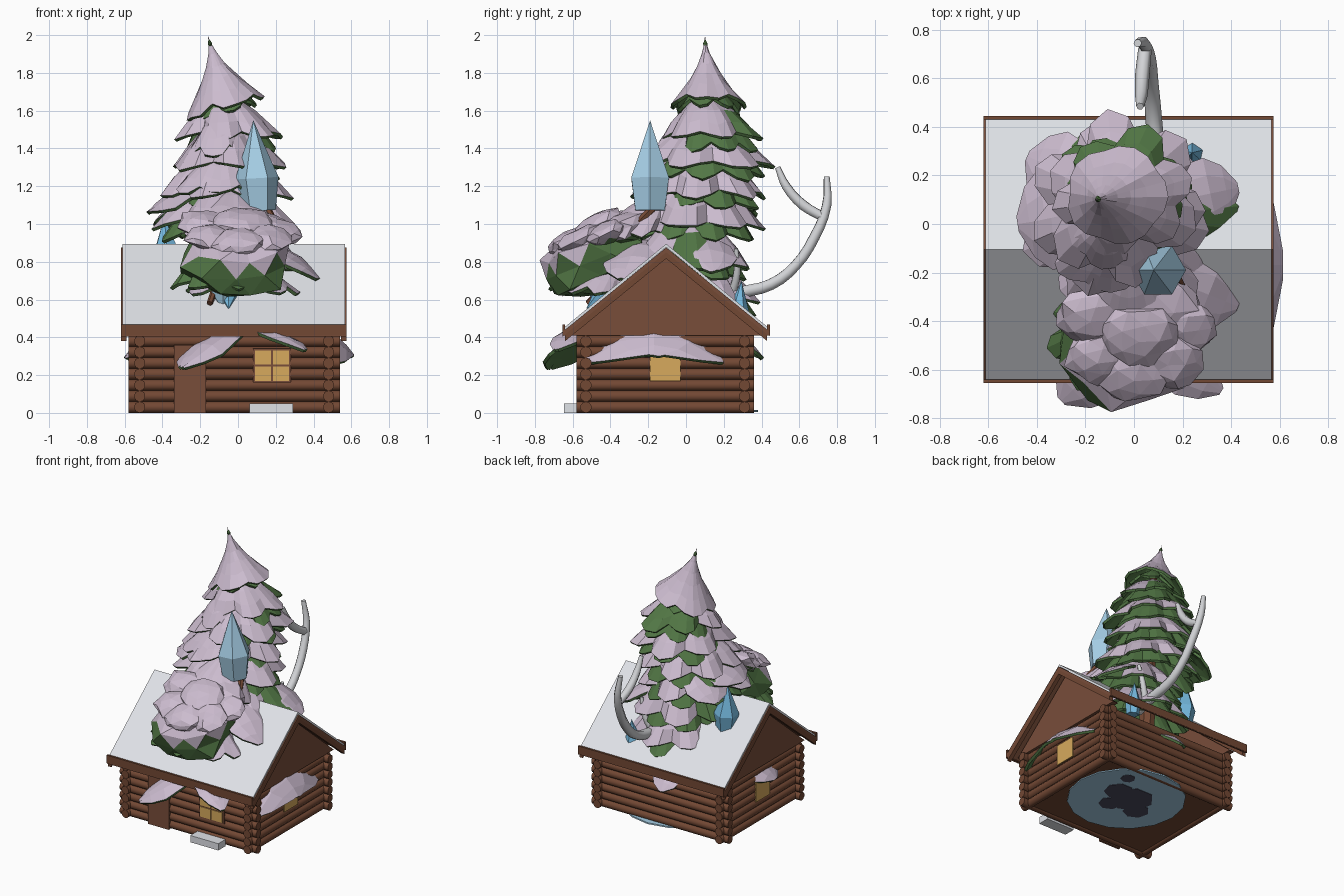
import bpy, bmesh, math, random
from mathutils import Vector, Matrix

if "Cube" in bpy.data.objects:
    bpy.data.objects.remove(bpy.data.objects["Cube"])

random.seed(11)


def mat(name, r, g, b):
    m = bpy.data.materials.new(name)
    m.diffuse_color = (r, g, b, 1)
    m.use_nodes = True
    m.node_tree.nodes["Principled BSDF"].inputs["Base Color"].default_value = m.diffuse_color
    return m


SNOW = mat("lilac_snow", .60, .50, .62)
GREEN = mat("needle_green", .085, .185, .06)
LOG = mat("log_brown", .17, .065, .034)
BOARD = mat("board_brown", .19, .075, .042)
ROOF = mat("roof_snow", .74, .76, .80)
ICE = mat("ice_blue", .38, .62, .79)
DEEP = mat("deep_ice_blue", .18, .49, .74)
ANTLER = mat("antler_grey", .64, .65, .67)
GLOW = mat("window_yellow", .68, .40, .11)
DARK = mat("dark_earth", .07, .07, .11)


def finish(name, bm, *mats):
    bmesh.ops.recalc_face_normals(bm, faces=bm.faces)
    me = bpy.data.meshes.new(name)
    bm.to_mesh(me)
    bm.free()
    for m in mats:
        me.materials.append(m)
    ob = bpy.data.objects.new(name, me)
    bpy.context.collection.objects.link(ob)
    return ob


def box(name, x0, x1, y0, y1, z0, z1, m):
    bm = bmesh.new()
    bmesh.ops.create_cube(bm, size=1)
    for v in bm.verts:
        v.co = ((x0 + x1) / 2 + v.co.x * (x1 - x0), (y0 + y1) / 2 + v.co.y * (y1 - y0),
                (z0 + z1) / 2 + v.co.z * (z1 - z0))
    return finish(name, bm, m)


def prism(name, pts, x0, x1, m):
    """Extrude a yz outline along x."""
    bm = bmesh.new()
    f = bm.faces.new([bm.verts.new((x0, y, z)) for y, z in pts])
    ext = bmesh.ops.extrude_face_region(bm, geom=[f])["geom"]
    bmesh.ops.translate(bm, verts=[v for v in ext if isinstance(v, bmesh.types.BMVert)],
                        vec=(x1 - x0, 0, 0))
    return finish(name, bm, m)


def rod(name, a, b, r1, r2, sides, m, smooth=False):
    a, b = Vector(a), Vector(b)
    bm = bmesh.new()
    rot = (b - a).to_track_quat('Z', 'Y').to_matrix().to_4x4()
    bmesh.ops.create_cone(bm, cap_ends=True, segments=sides, radius1=r1, radius2=r2,
                          depth=(b - a).length, matrix=Matrix.Translation((a + b) / 2) @ rot)
    for f in bm.faces:
        f.smooth = smooth and len(f.verts) == 4
    return finish(name, bm, m)


# --- cabin walls ---
box("cabin_core", -.52, .48, -.53, .31, .012, .41, LOG)
for i in range(7):
    z = .03 + i * .0583
    for y in (-.53, .31):
        rod("long_log", (-.58, y, z), (.54, y, z), .03, .03, 10, LOG, True)
    for x in (-.52, .48):
        rod("side_log", (x, -.58, z), (x, .36, z), .03, .03, 10, LOG, True)

# --- door, step, windows ---
box("door", -.34, -.17, -.568, -.55, 0, .36, BOARD)
box("step", .06, .29, -.645, -.56, 0, .05, ROOF)
box("front_window_frame", .08, .28, -.566, -.55, .16, .34, BOARD)
for x in (.09, .185):
    for z in (.17, .255):
        box("front_pane", x, x + .085, -.572, -.564, z, z + .075, GLOW)
box("right_window", .505, .515, -.19, -.03, .17, .32, GLOW)
box("left_window", -.555, -.545, -.19, -.03, .17, .32, GLOW)

# --- roof: gables, boards and snow sheet ---
CY = -.105


def chevron(half, low, top, thick):
    return [(CY - half, low), (CY, top), (CY + half, low),
            (CY + half, low - thick), (CY, top - thick), (CY - half, low - thick)]


prism("roof_boards", chevron(.548, .43, .875, .025), -.62, .575, BOARD)
prism("roof_snow", chevron(.54, .452, .895, .018), -.612, .567, ROOF)
for x0, x1 in ((-.55, -.51), (.47, .51)):
    prism("gable", [(CY - .50, .41), (CY + .50, .41), (CY, .83)], x0, x1, BOARD)
for x0, x1 in ((-.62, -.59), (.545, .575)):
    prism("barge_board", chevron(.535, .425, .862, .045), x0, x1, LOG)
for y in (CY - .55, CY + .535):
    box("eave_board", -.62, .575, y, y + .015, .41, .468, LOG)

# --- ice patch below the tree ---
rod("ice_base", (.05, -.02, .004), (.05, -.02, .014), .40, .40, 16, ICE)
for x, y, r in ((.02, .0, .15), (.16, .03, .1), (-.1, -.1, .09), (.1, -.13, .08), (.22, .2, .05)):
    rod("earth_patch", (x, y, .001), (x, y, .008), r, r, 7, DARK)

# --- trunk ---
rod("trunk", (-.02, .08, .1), (-.09, .1, 1.75), .07, .025, 8, LOG)


def snow_over_needles(ob):
    """Snow side faces up; thicken downward with needles."""
    if sum(p.normal.z * p.area for p in ob.data.polygons) < 0:
        ob.data.flip_normals()
    s = ob.modifiers.new("thickness", 'SOLIDIFY')
    s.thickness, s.offset = .018, -1
    s.material_offset = s.material_offset_rim = 1
    return ob


def skirt(name, apex, base, rx, ry, lobes, power=.85, tilt=0., bare=.2, green=False, jag=.2,
          rings=(.2, .45, .72, 1)):
    """Scalloped cone of branches."""
    apex, base = Vector(apex), Vector(base)
    bm = bmesh.new()
    amp = [random.uniform(.65, 1.08) for _ in range(lobes)]
    bald = [random.random() < bare for _ in range(lobes)]
    turn, per = random.random() * 6.28, 4
    n = lobes * per
    tip, grid = bm.verts.new(apex), []
    for t in rings:
        row = []
        for j in range(n):
            a = turn + math.tau * j / n
            lobe = amp[j // per] * math.sin(math.pi * (j % per) / per)
            r = t ** power * (1 - jag * t * (1 - lobe))
            c = apex.lerp(base, t)
            x, y = rx * r * math.cos(a), ry * r * math.sin(a)
            z = c.z + tilt * x - .045 * lobe * t * t + t * random.uniform(-.012, .012)
            row.append(bm.verts.new((c.x + x, c.y + y, z)))
        grid.append(row)
    for j in range(n):
        j2 = (j + 1) % n
        front = math.sin(turn + math.tau * (j + .5) / n) < -.35
        bm.faces.new((tip, grid[0][j], grid[0][j2])).material_index = int(green)
        for i in range(len(rings) - 1):
            f = bm.faces.new((grid[i][j], grid[i + 1][j], grid[i + 1][j2], grid[i][j2]))
            f.material_index = int(green or (bald[j // per] and i > 0 and not front))
    return snow_over_needles(finish(name, bm, SNOW, GREEN))


def leaf(name, root, tip, width, arch):
    """Single drooping bough, arched across its width."""
    root, tip = Vector(root), Vector(tip)
    side = (tip - root).cross((0, 0, 1)).normalized()
    bm = bmesh.new()
    grid = []
    for t, w in ((0, .45), (.35, .9), (.65, 1), (.85, .7), (1, .15)):
        c = root.lerp(tip, t) + Vector((0, 0, .05 * math.sin(math.pi * t)))
        grid.append([bm.verts.new(c + side * s * w * width / 2
                                  - Vector((0, 0, arch * (s * w) ** 2 + random.uniform(0, .012))))
                     for s in (-1, -.5, 0, .5, 1)])
    for a, b in zip(grid, grid[1:]):
        for i in range(4):
            bm.faces.new((a[i], a[i + 1], b[i + 1], b[i]))
    return snow_over_needles(finish(name, bm, SNOW, GREEN))


# --- tree layers: apex, base centre, radii, lobes ---
skirt("tree_top", (-.16, .10, 2.0), (-.07, .12, 1.65), .215, .21, 5, 1.75, .28, 0, jag=.1,
      rings=(.12, .28, .45, .62, .8, 1))
skirt("tree_top_needles", (-.1, .1, 1.8), (-.06, .12, 1.63), .17, .17, 6, 1.2, .28, 0, True)
LAYERS = [
    ((-.08, .10, 1.70), (-.03, .13, 1.49), .31, .29, 6),
    ((-.07, .10, 1.58), (-.05, .10, 1.34), .34, .38, 6),
    ((-.07, .08, 1.46), (-.09, .07, 1.18), .39, .39, 7),
    ((-.06, .05, 1.30), (-.08, .02, 1.02), .41, .42, 7),
    ((.00, .02, 1.10), (.02, -.02, .80), .42, .42, 7),
    ((.00, .05, .90), (.00, .04, .62), .39, .38, 7),
]
for a, b, rx, ry, n in LAYERS:
    skirt("snowy_branches", a, b, rx, ry, n, jag=.32, bare=.14)
    low = (b[0], b[1] + .02, b[2] - .06)
    skirt("needle_branches", a, low, rx * .86, ry * .83, n + 1, green=True, jag=.25)
# forward-leaning layers and side boughs
skirt("front_top_branch", (-.10, .02, 1.63), (-.10, -.05, 1.41), .17, .14, 5, 1, bare=0)
skirt("front_middle_branch", (-.08, -.05, 1.40), (-.10, -.12, 1.2), .26, .17, 6, bare=0)
skirt("front_low_branch", (-.02, -.10, 1.2), (-.02, -.28, .97), .31, .25, 7, bare=0)
leaf("right_rear_bough", (.1, .08, .95), (.43, .15, .76), .30, .05)
leaf("right_front_bough", (.08, -.2, .93), (.43, -.34, .72), .32, .05)
leaf("left_bough", (-.15, .05, 1.24), (-.48, .0, 1.07), .42, .08)
leaf("left_rear_bough", (-.15, .15, 1.2), (-.44, .28, 1.0), .32, .06)

# --- lowest boughs pushing out through the cabin walls ---
leaf("door_bough", (.02, -.42, .47), (-.30, -.73, .25), .30, .05)
leaf("window_bough", (-.02, -.46, .47), (.36, -.69, .345), .22, .03)
leaf("right_wall_bough", (.35, -.17, .50), (.615, -.17, .31), .74, .15)
leaf("left_wall_bough", (-.35, -.15, .44), (-.60, -.2, .30), .34, .06)
leaf("back_wall_bough", (-.05, .15, .45), (-.08, .41, .30), .22, .04)

# --- drooping snowy bough at the front ---
skirt("bough_underlayer", (.0, -.35, .84), (.02, -.46, .67), .32, .22, 7, .8, 0, .1)
skirt("bough_needles", (-.06, -.4, .9), (-.06, -.46, .70), .33, .28, 8, .7, 0, 0, True, .3)


def bough(name, c, s, pitch, cut, sub=2):
    bm = bmesh.new()
    bmesh.ops.create_icosphere(bm, subdivisions=sub, radius=1)
    m = Matrix.Translation(c) @ Matrix.Rotation(pitch, 4, 'X') @ Matrix.Diagonal((*s, 1))
    for v in bm.verts:
        v.co *= 1 + random.uniform(-.13, .13)
    for f in bm.faces:
        f.material_index = int(f.calc_center_median().z < cut + random.uniform(-.15, .15))
    bmesh.ops.transform(bm, matrix=m, verts=bm.verts)
    return finish(name, bm, SNOW, GREEN)


bough("front_bough", (-.01, -.48, .81), (.29, .31, .19), .38, .32, 2)
bough("upper_bough", (.03, -.34, .97), (.25, .20, .09), .35, -.3)
for x, y, z, r in ((-.15, -.55, .93, .12), (.14, -.56, .92, .13), (.0, -.62, .90, .13),
                   (-.18, -.38, 1.0, .13), (.2, -.42, .95, .13), (.02, -.46, 1.0, .14)):
    bough("snow_clump", (x, y, z), (r * 1.1, r, r * .45), .45, -.7, 2)
for x, y, z in ((-.15, -.52, .58), (.08, -.5, .66), (.22, -.3, .96)):
    rod("twig", (x * .7, y + .12, z + .12), (x, y, z), .022, .016, 6, LOG)


# --- ice crystals ---
def crystal(base, axis, r, h, m):
    base, d = Vector(base), Vector(axis).normalized()
    mid = base + d * h * .36
    rod("crystal_shaft", base, mid, r * .78, r, 6, m)
    rod("crystal_point", mid, base + d * h, r, 0, 6, m)


crystal((.11, -.19, 1.07), (-.06, 0, 1), .115, .48, ICE)
crystal((-.37, .06, .70), (-.06, .03, 1), .085, .34, DEEP)
crystal((.24, .27, .46), (0, .1, 1), .055, .24, DEEP)
crystal((-.05, -.33, .72), (0, -1, -.85), .08, .26, DEEP)
crystal((-.08, -.44, .68), (0, -.3, -1), .07, .14, ICE)


# --- antler: tapered tubes ---
def tine(name, pts):
    cu = bpy.data.curves.new(name, 'CURVE')
    cu.dimensions, cu.bevel_depth, cu.bevel_resolution = '3D', 1, 1
    cu.use_fill_caps = True
    cu.resolution_u = 3
    sp = cu.splines.new('BEZIER')
    sp.bezier_points.add(len(pts) - 1)
    for p, (x, y, z, r) in zip(sp.bezier_points, pts):
        p.co, p.radius = (x, y, z), r
        p.handle_left_type = p.handle_right_type = 'AUTO'
    cu.materials.append(ANTLER)
    bpy.context.collection.objects.link(bpy.data.objects.new(name, cu))


tine("antler_beam", [(.09, .15, .60, .038), (.09, .30, .64, .036), (.08, .45, .68, .034),
                     (.07, .58, .78, .031), (.06, .68, .93, .031), (.04, .745, 1.10, .027),
                     (.015, .745, 1.25, .017)])
tine("antler_fork", [(.045, .72, 1.04, .028), (.035, .62, 1.10, .030), (.03, .53, 1.20, .026),
                     (.025, .485, 1.30, .016)])
tine("antler_spur", [(.10, .24, .62, .026), (.15, .27, .74, .021), (.18, .265, .87, .012)])
